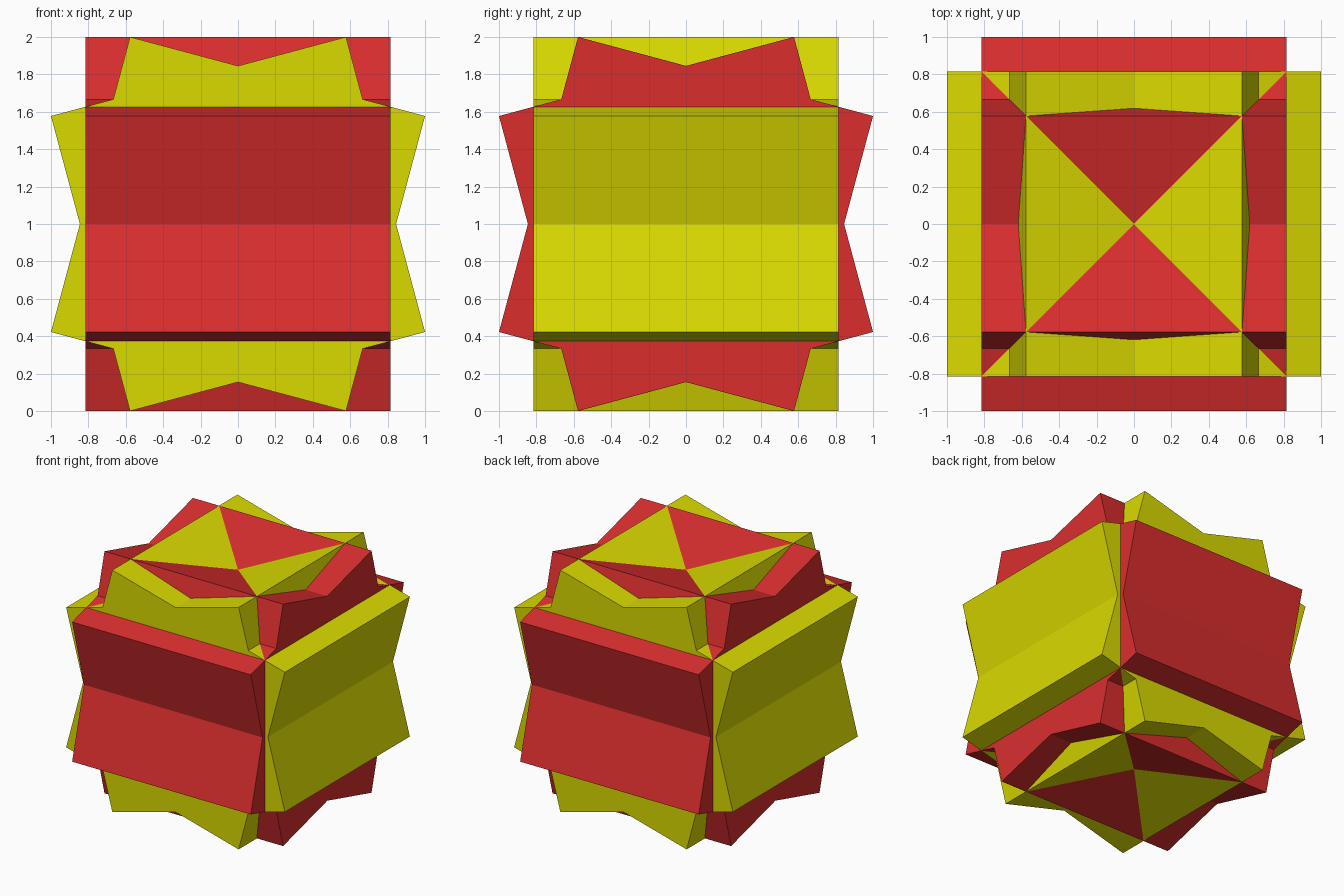
import bpy, bmesh, math
from mathutils import Matrix

cube = bpy.data.objects.get("Cube")
if cube:
    bpy.data.objects.remove(cube, do_unlink=True)


def make_material(name, rgb):
    mat = bpy.data.materials.new(name)
    mat.use_nodes = True
    color = (*rgb, 1.0)
    mat.diffuse_color = color
    mat.node_tree.nodes["Principled BSDF"].inputs["Base Color"].default_value = color
    return mat


# Eight-pointed star outline: tips at (1, T) and (T, 1), notches between them
T = math.tan(math.radians(30))       # tip offset
S = math.tan(math.radians(15))       # slope of the long star edges
N = 1 - T * S                        # notch on the axes
D = (T + S) / (1 + S)                # notch on the diagonals
HALF_LENGTH = math.sqrt(2 / 3)


def star_profile():
    quarter = [(N, 0), (1, T), (D, D), (T, 1)]
    points = []
    for _ in range(4):
        points += quarter
        quarter = [(-v, u) for u, v in quarter]
    return points


def star_prism(name, turn, mat):
    """Star prism lying along y, turned about z, centred at z = 1."""
    bm = bmesh.new()
    ends = [[bm.verts.new((u, y, v)) for u, v in star_profile()]
            for y in (-HALF_LENGTH, HALF_LENGTH)]
    count = len(ends[0])
    # side walls
    for i in range(count):
        j = (i + 1) % count
        bm.faces.new((ends[0][i], ends[0][j], ends[1][j], ends[1][i]))
    # star caps, fanned from the centre
    for y, ring in zip((-HALF_LENGTH, HALF_LENGTH), ends):
        hub = bm.verts.new((0, y, 0))
        for i in range(count):
            bm.faces.new((hub, ring[i], ring[(i + 1) % count]))
    bmesh.ops.recalc_face_normals(bm, faces=bm.faces)
    bm.transform(Matrix.Translation((0, 0, 1)) @ Matrix.Rotation(turn, 4, 'Z'))
    mesh = bpy.data.meshes.new(name)
    bm.to_mesh(mesh)
    bm.free()
    mesh.materials.append(mat)
    obj = bpy.data.objects.new(name, mesh)
    bpy.context.collection.objects.link(obj)


yellow = make_material("yellow", (0.70, 0.70, 0.0))
red = make_material("red", (0.70, 0.027, 0.027))

# Two crossing star prisms
star_prism("yellow_star_prism", 0, yellow)
star_prism("red_star_prism", math.pi / 2, red)
